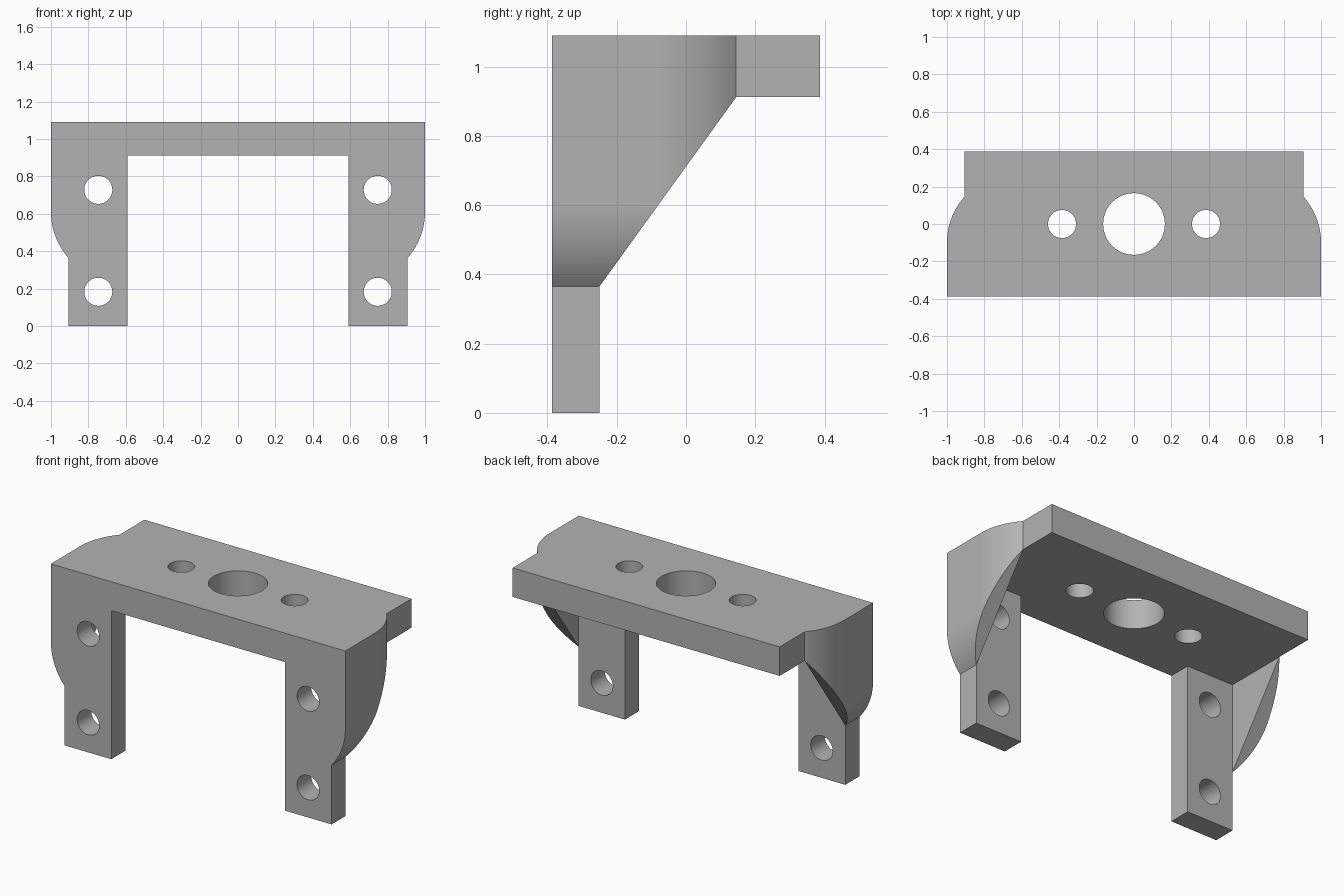
import bpy, bmesh, math
from mathutils import Vector

cube = bpy.data.objects.get("Cube")
if cube:
    bpy.data.objects.remove(cube)

metal = bpy.data.materials.new("plain_grey")
metal.use_nodes = True
GREY = (0.45, 0.45, 0.45, 1)
metal.diffuse_color = GREY
metal.node_tree.nodes["Principled BSDF"].inputs["Base Color"].default_value = GREY

# Overall sizes
HALF_DEPTH, TOP, UNDER = 0.387, 1.09, 0.912
SIDE, LEG_IN, LEG_BACK = 0.907, 0.59, -0.25
GUSSET_LOW, GUSSET_BACK = 0.365, 0.145
RADIUS, SWEEP = 0.37, 0.2451


def prism(name, outline, axis, low, high):
    """Extrude a 2D outline along an axis; remaining axes keep x, y, z order."""
    bm = bmesh.new()
    verts = []
    for a, b in outline:
        co = [a, b]
        co.insert(axis, low)
        verts.append(bm.verts.new(co))
    face = bm.faces.new(verts)
    shift = Vector((0, 0, 0))
    shift[axis] = high - low
    new = bmesh.ops.extrude_face_region(bm, geom=[face])["geom"]
    bmesh.ops.translate(bm, vec=shift, verts=[v for v in new if isinstance(v, bmesh.types.BMVert)])
    bmesh.ops.recalc_face_normals(bm, faces=bm.faces)
    mesh = bpy.data.meshes.new(name)
    bm.to_mesh(mesh)
    bm.free()
    mesh.materials.append(metal)
    obj = bpy.data.objects.new(name, mesh)
    bpy.context.collection.objects.link(obj)
    return obj


def rect(a, b, c, d):
    return [(a, b), (c, b), (c, d), (a, d)]


def circle(cx, cy, r, n=48):
    return [(cx + r * math.cos(i * math.tau / n), cy + r * math.sin(i * math.tau / n)) for i in range(n)]


def combine(target, tool, operation):
    mod = target.modifiers.new("combine", "BOOLEAN")
    mod.operation, mod.object, mod.solver = operation, tool, "EXACT"
    bpy.context.view_layer.objects.active = target
    bpy.ops.object.modifier_apply(modifier=mod.name)
    bpy.data.objects.remove(tool)


def arc(s, start, direction, n=16):
    """Rounded outer corner falling from the full width to the side plane."""
    end = math.asin(SWEEP / RADIUS)
    pts = []
    for i in range(n + 1):
        t = end * i / n
        pts.append((s * (1 - RADIUS + RADIUS * math.cos(t)), start + direction * RADIUS * math.sin(t)))
    pts[-1] = (s * SIDE, pts[-1][1])
    return pts


# Top plate
bracket = prism("mounting_bracket", rect(-SIDE, -HALF_DEPTH, SIDE, HALF_DEPTH), 2, UNDER, TOP)

for s in (-1, 1):
    # Leg
    leg = prism("leg", rect(s * LEG_IN, 0, s * SIDE, 1), 1, -HALF_DEPTH, LEG_BACK)
    combine(bracket, leg, "UNION")

    # Gusset: slanted side profile trimmed by rounded top and front outlines
    gusset = prism("gusset", [(-HALF_DEPTH, GUSSET_LOW), (LEG_BACK, GUSSET_LOW), (GUSSET_BACK, UNDER),
                              (GUSSET_BACK, TOP), (-HALF_DEPTH, TOP)], 0, s * SIDE, s * 1.1)
    plan = [(s * 0.8, -0.5), (s, -0.5)] + arc(s, GUSSET_BACK - SWEEP, 1) + [(s * 0.8, GUSSET_BACK)]
    combine(gusset, prism("plan_trim", plan, 2, -0.1, 1.3), "INTERSECT")
    front = [(s * 0.8, 1.2), (s, 1.2)] + arc(s, GUSSET_LOW + SWEEP, -1) + [(s * 0.8, GUSSET_LOW)]
    combine(gusset, prism("front_trim", front, 1, -0.6, 0.6), "INTERSECT")
    combine(bracket, gusset, "UNION")

# Screw holes through the legs
for s in (-1, 1):
    for z in (0.183, 0.728):
        combine(bracket, prism("leg_hole", circle(s * 0.747, z, 0.075), 1, -0.6, 0.6), "DIFFERENCE")

# Centre bore and its two side holes through the plate
for x, r in ((0, 0.165), (-0.385, 0.075), (0.385, 0.075)):
    combine(bracket, prism("plate_hole", circle(x, 0, r), 2, 0.8, 1.3), "DIFFERENCE")

# Tidy flat areas and shade the curved ones smoothly
bm = bmesh.new()
bm.from_mesh(bracket.data)
bmesh.ops.remove_doubles(bm, verts=bm.verts, dist=0.0002)
bmesh.ops.dissolve_limit(bm, angle_limit=math.radians(0.5), verts=bm.verts, edges=bm.edges)
bm.to_mesh(bracket.data)
bm.free()
bpy.ops.object.select_all(action="DESELECT")
bracket.select_set(True)
bpy.context.view_layer.objects.active = bracket
bpy.ops.object.shade_smooth_by_angle(angle=math.radians(25))
weighted = bracket.modifiers.new("flat_faces_stay_flat", "WEIGHTED_NORMAL")
weighted.keep_sharp = True
